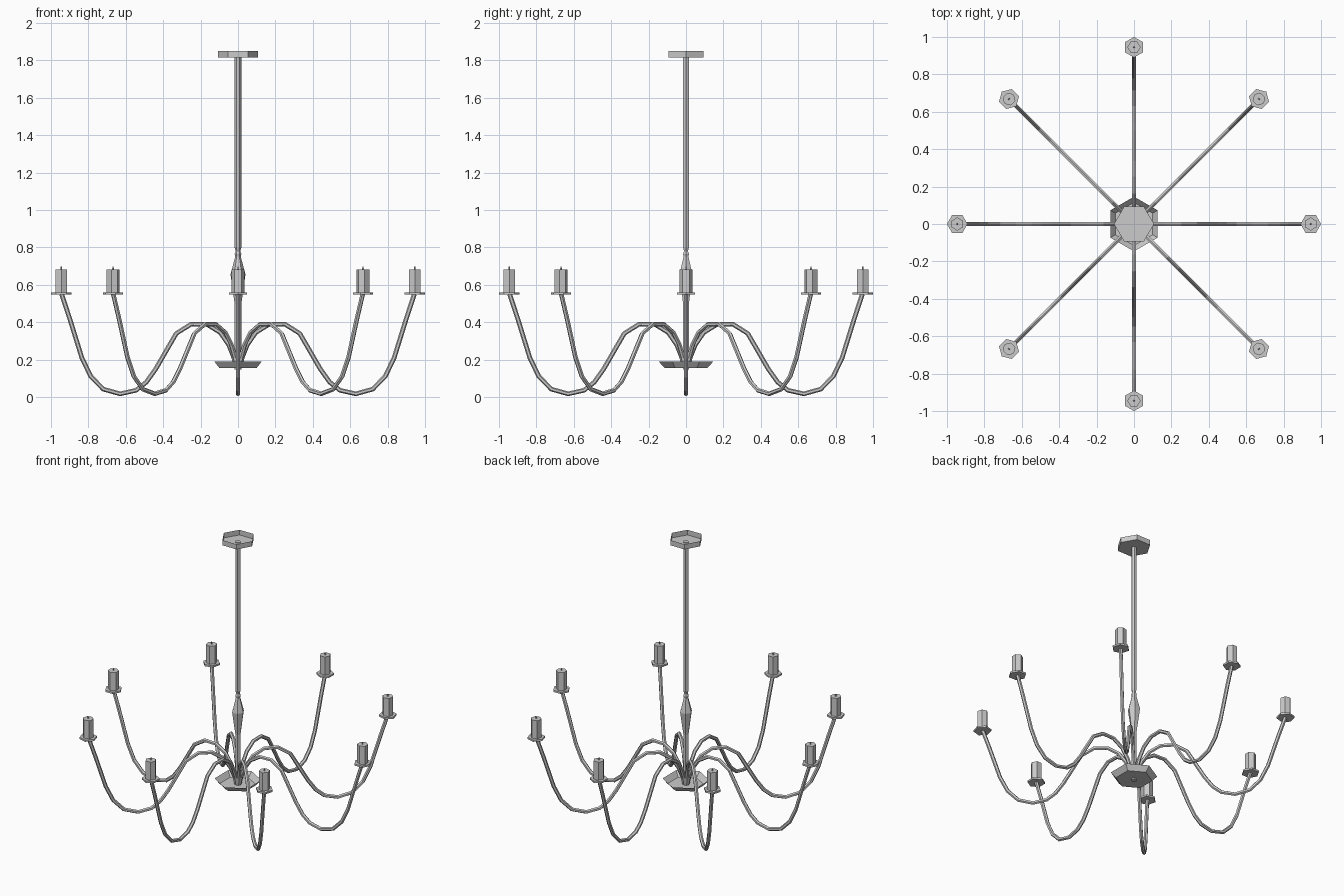
import bpy
import bmesh
import math
from mathutils import Vector

if "Cube" in bpy.data.objects:
    bpy.data.objects.remove(bpy.data.objects["Cube"])

SIDES = 6


def make_object(name, bm):
    bmesh.ops.recalc_face_normals(bm, faces=bm.faces)
    mesh = bpy.data.meshes.new(name)
    bm.to_mesh(mesh)
    bm.free()
    obj = bpy.data.objects.new(name, mesh)
    bpy.context.collection.objects.link(obj)
    return obj


def bridge(bm, rings):
    for a, b in zip(rings, rings[1:]):
        for i in range(SIDES):
            j = (i + 1) % SIDES
            bm.faces.new((a[i], a[j], b[j], b[i]))


def lathe(name, profile, turn=0.0, center=(0, 0), cap_top=True):
    """Six-sided turned part from (radius, z) points, bottom to top."""
    bm = bmesh.new()
    rings = []
    for r, z in profile:
        ring = []
        for i in range(SIDES):
            a = turn + 2 * math.pi * i / SIDES
            ring.append(bm.verts.new((center[0] + r * math.cos(a),
                                      center[1] + r * math.sin(a), z)))
        rings.append(ring)
    bridge(bm, rings)
    bm.faces.new(rings[0][::-1])
    if cap_top:
        bm.faces.new(rings[-1])
    return make_object(name, bm)


def tube(name, path, radius, angle):
    """Sweep a hexagon along an (r, z) path in the vertical plane at angle."""
    out = Vector((math.cos(angle), math.sin(angle), 0))
    side = Vector((-math.sin(angle), math.cos(angle), 0))
    up = Vector((0, 0, 1))
    pts = [out * r + up * z for r, z in path]
    bm = bmesh.new()
    rings = []
    for k, p in enumerate(pts):
        t = (pts[min(k + 1, len(pts) - 1)] - pts[max(k - 1, 0)]).normalized()
        n = t.cross(side)
        rings.append([bm.verts.new(p + radius * (n * math.cos(a) + side * math.sin(a)))
                      for a in (2 * math.pi * i / SIDES for i in range(SIDES))])
    bridge(bm, rings)
    bm.faces.new(rings[0][::-1])
    bm.faces.new(rings[-1])
    return make_object(name, bm)


# Ceiling canopy: shallow cup open at the top
lathe("ceiling_canopy", [(0.107, 1.815), (0.107, 1.85)], cap_top=False)

# Central rod with turned spindle
lathe("central_rod", [(0.018, 0.80), (0.018, 1.82)])
lathe("spindle", [(0.018, 0.147), (0.018, 0.50), (0.04, 0.655), (0.015, 0.75),
                  (0.018, 0.765), (0.012, 0.78), (0.018, 0.80)])

# Flared hub dish at the bottom
lathe("hub_dish", [(0.115, 0.155), (0.146, 0.19)], turn=math.pi / 2, cap_top=False)

# Eight S-curved arms, each with drip pan, candle and wick
arm_path = [(0.01, 0.16), (0.022, 0.21), (0.05, 0.28), (0.095, 0.345), (0.165, 0.388),
            (0.25, 0.39), (0.33, 0.34), (0.44, 0.15), (0.49, 0.08), (0.545, 0.036),
            (0.63, 0.017), (0.72, 0.042), (0.787, 0.11), (0.835, 0.21), (0.90, 0.42),
            (0.943, 0.55)]
for k in range(8):
    ang = k * math.pi / 4
    c = (0.945 * math.cos(ang), 0.945 * math.sin(ang))
    tube(f"arm_{k + 1}", arm_path, 0.0125, ang)
    lathe(f"drip_pan_{k + 1}", [(0.055, 0.547), (0.055, 0.559)], ang, c)
    lathe(f"candle_{k + 1}", [(0.035, 0.555), (0.035, 0.683)], ang + math.pi / 6, c)
    lathe(f"wick_{k + 1}", [(0.005, 0.68), (0.003, 0.698)], ang, c)
